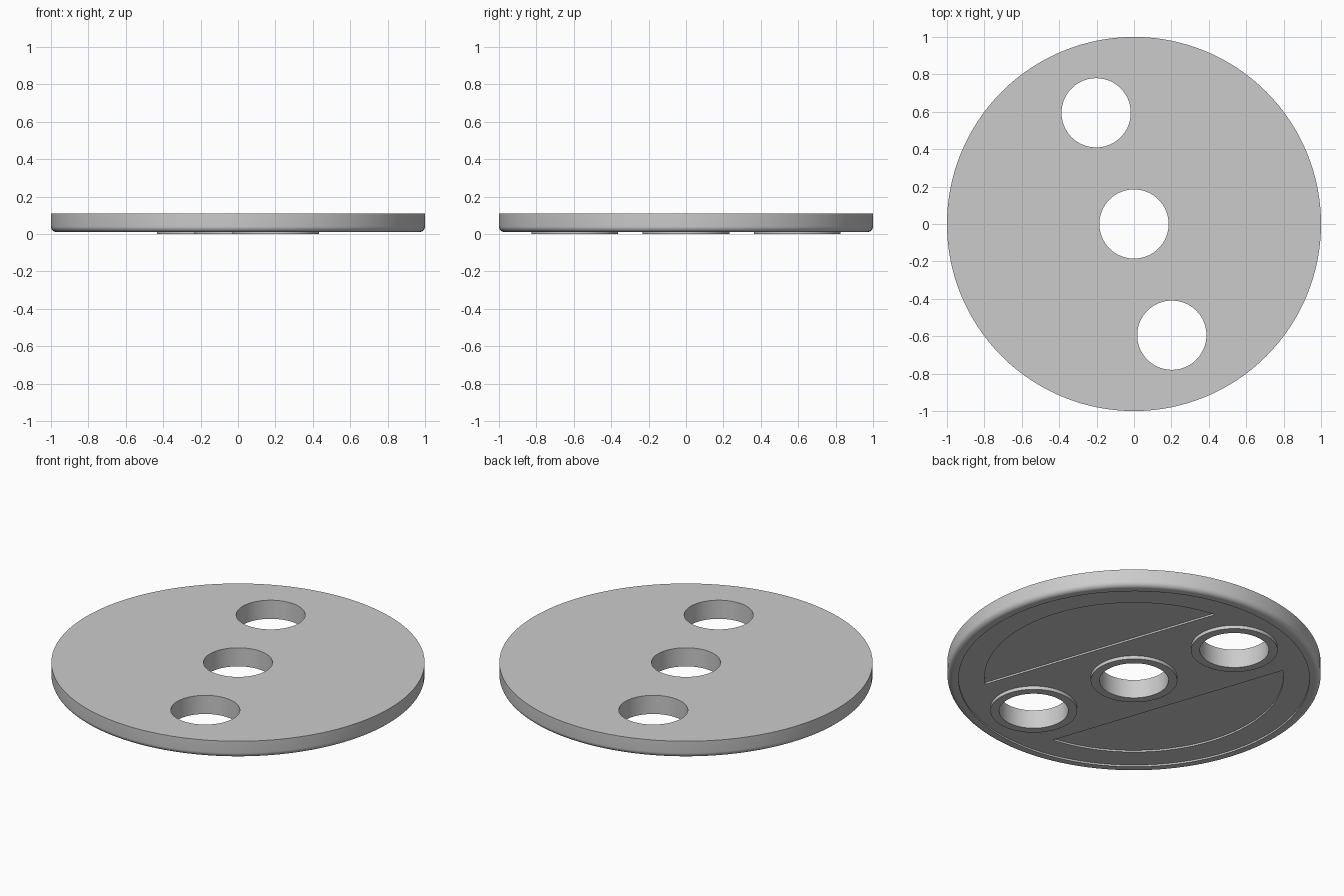
import bpy, bmesh
from math import pi, sin, cos, acos, radians
from mathutils import Matrix, Vector

if "Cube" in bpy.data.objects:
    bpy.data.objects.remove(bpy.data.objects["Cube"], do_unlink=True)

STEPS = 128
HOLE_R, RING_R = 0.185, 0.232
TOP, FLOOR, LIP = 0.11, 0.02, 0.01
AXIS = radians(108.8)          # direction of the row of holes
HOLE_DIST = 0.628

grey = bpy.data.materials.new("plain_grey")
grey.use_nodes = True
grey.diffuse_color = (0.6, 0.6, 0.6, 1)
grey.node_tree.nodes["Principled BSDF"].inputs["Base Color"].default_value = (0.6, 0.6, 0.6, 1)


def finish(name, bm):
    bmesh.ops.remove_doubles(bm, verts=bm.verts, dist=1e-5)
    bmesh.ops.recalc_face_normals(bm, faces=bm.faces)
    mesh = bpy.data.meshes.new(name)
    bm.to_mesh(mesh)
    bm.free()
    mesh.materials.append(grey)
    obj = bpy.data.objects.new(name, mesh)
    bpy.context.collection.objects.link(obj)
    return obj


def lathe(name, profile, centre=(0, 0, 0)):
    """Revolve a closed (radius, height) profile around z."""
    bm = bmesh.new()
    vs = [bm.verts.new((r, 0, z)) for r, z in profile]
    es = [bm.edges.new((vs[i - 1], vs[i])) for i in range(len(vs))]
    bmesh.ops.spin(bm, geom=vs + es, cent=(0, 0, 0), axis=(0, 0, 1),
                   angle=2 * pi, steps=STEPS, use_duplicate=False)
    bmesh.ops.translate(bm, verts=bm.verts, vec=Vector(centre))
    return finish(name, bm)


def prism(name, outline, z0, z1):
    """Extrude a flat outline upward."""
    bm = bmesh.new()
    face = bm.faces.new([bm.verts.new((x, y, z0)) for x, y in outline])
    out = bmesh.ops.extrude_face_region(bm, geom=[face])
    moved = [g for g in out["geom"] if isinstance(g, bmesh.types.BMVert)]
    bmesh.ops.translate(bm, verts=moved, vec=(0, 0, z1 - z0))
    return finish(name, bm)


def cut(target, cutter):
    cutter.hide_render = True
    mod = target.modifiers.new("cut", "BOOLEAN")
    mod.operation, mod.solver, mod.object = "DIFFERENCE", "EXACT", cutter
    bpy.context.view_layer.objects.active = target
    bpy.ops.object.modifier_apply(modifier=mod.name)
    bpy.data.objects.remove(cutter, do_unlink=True)


def arc(radius, start, end, count, centre=(0, 0)):
    return [(centre[0] + radius * cos(start + (end - start) * i / count),
             centre[1] + radius * sin(start + (end - start) * i / count))
            for i in range(count + 1)]


# Disc with rounded lower edge, low rim lip and central hole
fillet = arc(0.03, 0, -pi / 2, 8, (0.97, LIP + 0.03))
disc = lathe("disc", [(HOLE_R, TOP), (1, TOP)] + fillet
             + [(0.94, LIP), (0.94, FLOOR), (HOLE_R, FLOOR)])

# Off-centre holes
centres = [(d * cos(AXIS), d * sin(AXIS)) for d in (-HOLE_DIST, 0, HOLE_DIST)]
for c in (centres[0], centres[2]):
    cut(disc, prism("hole_cutter", arc(HOLE_R, 0, 2 * pi, STEPS, c)[:-1], -0.1, 0.3))

# Shallow segment recesses underneath, either side of the holes
half = acos(0.35 / 0.8)
for side in (-pi / 2, pi / 2):
    mid = AXIS + side
    cut(disc, prism("recess_cutter", arc(0.8, mid - half, mid + half, 48), -0.1, FLOOR + 0.01))

# Raised collars around the holes underneath
collars = [lathe(name, [(HOLE_R, 0), (RING_R, 0), (RING_R, FLOOR), (HOLE_R, FLOOR)], (*c, 0))
           for name, c in zip(("front_collar", "centre_collar", "back_collar"), centres)]

# Smooth curved walls, crisp edges
bpy.ops.object.select_all(action="DESELECT")
for obj in [disc] + collars:
    obj.select_set(True)
bpy.context.view_layer.objects.active = disc
bpy.ops.object.shade_smooth_by_angle(angle=radians(30))
